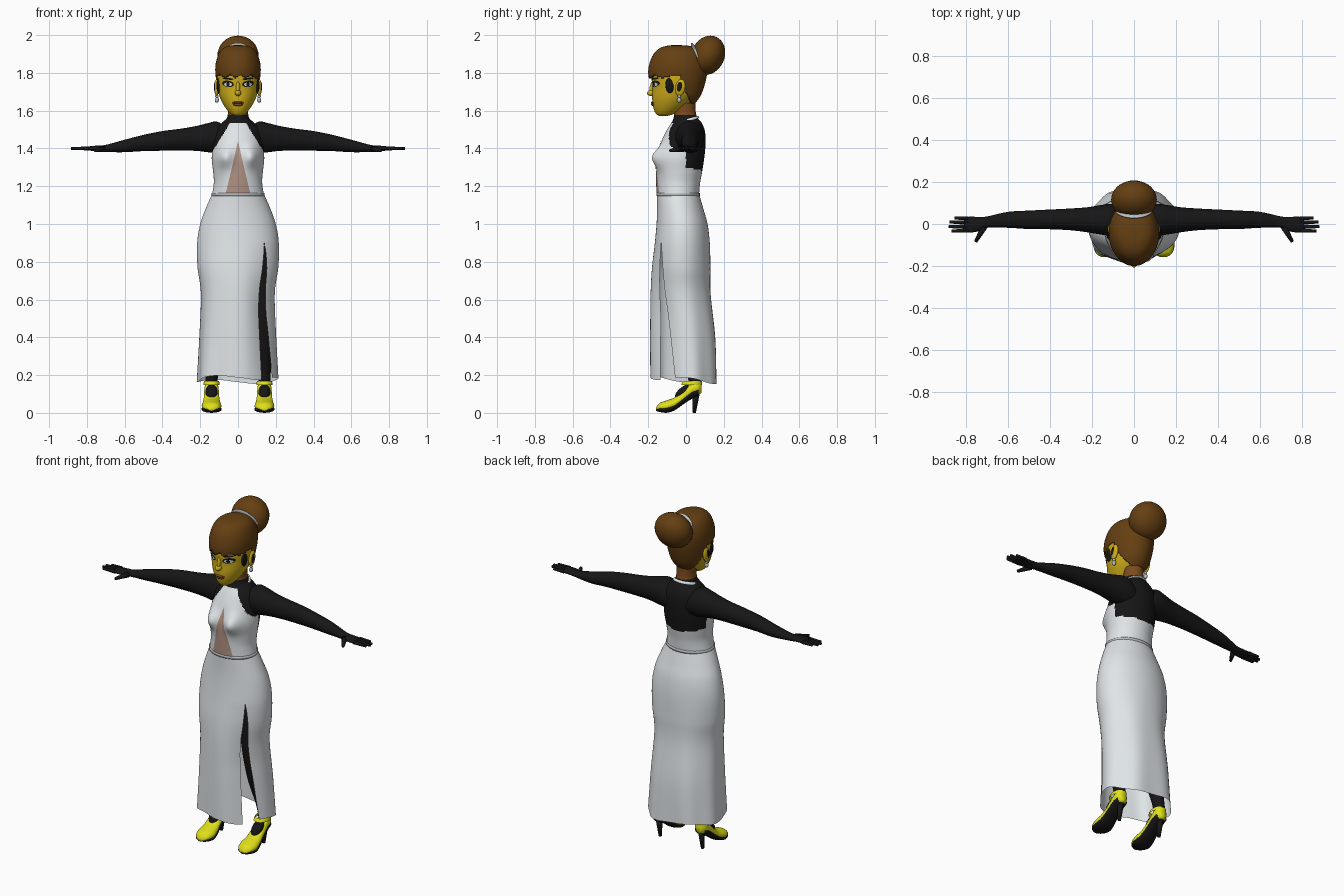
import bpy, bmesh
from math import sin, cos, pi, exp, radians, copysign
from mathutils import Vector, Matrix
from mathutils.bvhtree import BVHTree

if "Cube" in bpy.data.objects:
    bpy.data.objects.remove(bpy.data.objects["Cube"])


def material(name, *rgb):
    m = bpy.data.materials.new(name)
    m.use_nodes = True
    m.diffuse_color = (*rgb, 1)
    bsdf = m.node_tree.nodes["Principled BSDF"]
    bsdf.inputs["Base Color"].default_value = (*rgb, 1)
    bsdf.inputs["Roughness"].default_value = 0.7
    return m


WHITE = material("dress white", .75, .79, .81)
BLACK = material("black", .008, .008, .008)
SKIN = material("golden skin", .62, .42, .01)
HAIR = material("brown hair", .13, .05, .006)
SHOE = material("yellow shoe", .74, .74, .01)
TAN = material("tan panel", .45, .29, .23)
SILVER = material("silver", .5, .52, .54)
LIP = material("reddish brown", .2, .07, .012)


def finish(name, bm, mats, rule=None, recalc=True):
    if recalc:
        bmesh.ops.recalc_face_normals(bm, faces=bm.faces)
    for f in bm.faces:
        f.smooth = True
        if rule:
            f.material_index = rule(f.calc_center_median())
    me = bpy.data.meshes.new(name)
    bm.to_mesh(me)
    bm.free()
    for m in mats:
        me.materials.append(m)
    ob = bpy.data.objects.new(name, me)
    bpy.context.collection.objects.link(ob)
    return ob


def resample(secs, sub):
    """Catmull-Rom interpolation through the sections."""
    out = []
    for i in range(len(secs) - 1):
        a, b, c, d = (secs[max(i - 1, 0)], secs[i], secs[i + 1], secs[min(i + 2, len(secs) - 1)])
        for k in range(sub):
            t = k / sub
            out.append([q + .5 * t * (r - p + t * (2 * p - 5 * q + 4 * r - s + t * (3 * (q - r) + s - p)))
                        for p, q, r, s in zip(a, b, c, d)])
    return out + [list(secs[-1])]


def loft(name, axis, secs, mats, n=32, sub=4, rule=None, shape=None, drop=None, caps=True):
    """Elliptic sections (position, centre a, centre b, radius a, radius b) along an axis."""
    bm = bmesh.new()
    rings = []
    for t, a, b, ra, rb in resample(secs, sub):
        ring = []
        for k in range(n):
            u, v = a + ra * cos(2 * pi * k / n), b + rb * sin(2 * pi * k / n)
            p = Vector({"x": (t, u, v), "y": (u, t, v), "z": (u, v, t)}[axis])
            ring.append(bm.verts.new(shape(p) if shape else p))
        rings.append(ring)
    for r, s in zip(rings, rings[1:]):
        for k in range(n):
            j = (k + 1) % n
            bm.faces.new((r[k], r[j], s[j], s[k]))
    if caps:
        bm.faces.new(rings[0])
        bm.faces.new(rings[-1])
    bmesh.ops.recalc_face_normals(bm, faces=bm.faces)
    if drop:
        gone = [f for f in bm.faces if drop(f.calc_center_median())]
        bmesh.ops.delete(bm, geom=gone, context="FACES")
    return finish(name, bm, mats, rule, recalc=False)


def body(*rows):
    """Rows of height, half width, front y, back y."""
    return [(z, 0, (f + b) / 2, w, (b - f) / 2) for z, w, f, b in rows]


def ball(name, mat, centre, size, tilt=0):
    bm = bmesh.new()
    bmesh.ops.create_uvsphere(bm, u_segments=28, v_segments=18, radius=1, matrix=Matrix.Translation(centre)
                              @ Matrix.Rotation(tilt, 4, "X") @ Matrix.Diagonal((*size, 1)))
    return finish(name, bm, [mat])


def rod(name, mat, p, q, r1, r2):
    p, q = Vector(p), Vector(q)
    bm = bmesh.new()
    bmesh.ops.create_cone(bm, cap_ends=True, segments=14, radius1=r1, radius2=r2, depth=(q - p).length,
                          matrix=Matrix.Translation((p + q) / 2) @ (q - p).to_track_quat("Z", "Y").to_matrix().to_4x4())
    ob = finish(name, bm, [mat])
    return ob


def decal(name, target, outline, mat, lift=.003, steps=8):
    """Thin plate laid on the front of the target; outline is (x, z), counter-clockwise."""
    tree = BVHTree.FromPolygons([v.co for v in target.data.vertices], [p.vertices for p in target.data.polygons])
    mid = sum((Vector(p) for p in outline), Vector((0, 0))) / len(outline)
    edge = [Vector(p).lerp(Vector(q), k / steps) for p, q in zip(outline, outline[1:] + outline[:1])
            for k in range(steps)]
    bm = bmesh.new()

    def put(p):
        hit = tree.ray_cast(Vector((p.x, -1, p.y)), Vector((0, 1, 0)))[0]
        return bm.verts.new((p.x, (hit.y if hit else -.1) - lift, p.y))

    rings = [[put(mid.lerp(p, k / 6)) for p in edge] for k in range(1, 7)]
    hub, n = put(mid), len(edge)
    for k in range(n):
        j = (k + 1) % n
        bm.faces.new((hub, rings[0][k], rings[0][j]))
        for r, s in zip(rings, rings[1:]):
            bm.faces.new((r[k], s[k], s[j], r[j]))
    return finish(name, bm, [mat], recalc=False)


def oval(x, z, w, h, n=16, slant=0):
    return [(x + w * cos(2 * pi * k / n), z + h * sin(2 * pi * k / n) + slant * w * cos(2 * pi * k / n))
            for k in range(n)]


# Torso with halter top, bare-look black sleeves area and neck
def bust(p):
    if p.y < -.03:
        p.y -= .045 * exp(-((abs(p.x) - .07) / .045) ** 2 - ((p.z - 1.355) / .055) ** 2)
    return p


def torso_rule(c):
    if c.z > 1.575:
        return 2
    if c.z > 1.535 or (c.y > 0 and c.z > 1.30 - .2 * c.y):
        return 1
    return int(c.z > 1.32 - .2 * c.y and abs(c.x) > .045 + (1.53 - c.z) * .62)


torso = loft("torso", "z", body(
    (1.155, .137, -.153, .069), (1.22, .128, -.155, .075), (1.28, .132, -.155, .086), (1.345, .139, -.15, .096),
    (1.40, .135, -.14, .102), (1.45, .13, -.125, .104), (1.50, .118, -.10, .098), (1.54, .08, -.075, .08),
    (1.56, .06, -.066, .062), (1.59, .053, -.062, .052), (1.64, .053, -.06, .05)),
    [WHITE, BLACK, LIP], n=128, sub=8, rule=torso_rule, shape=bust)
decal("keyhole_panel", torso, [(-.065, 1.162), (.065, 1.162), (.032, 1.3), (0, 1.44), (-.032, 1.3)], TAN)
loft("waistband", "z", body((1.148, .141, -.157, .073), (1.164, .141, -.157, .073)), [SILVER], n=64, sub=1)


def collar_tilt(p):
    p.z += .3 * p.y
    return p


loft("collar", "z", body((1.54, .072, -.078, .07), (1.548, .069, -.076, .068), (1.554, .063, -.07, .062)),
     [WHITE], n=48, shape=collar_tilt)

# Long skirt, open along a slit over the left leg
bm = bmesh.new()
rows, cols = [], 140
for z, _, cy, rx, ry in resample(body(
        (1.158, .138, -.154, .07), (1.08, .172, -.153, .092), (1.0, .2, -.156, .114), (.9, .216, -.165, .126),
        (.77, .214, -.18, .13), (.63, .196, -.187, .132), (.4, .204, -.188, .158), (.175, .216, -.185, .165)), 8):
    t = max(0, (.89 - z) / .715)
    a0, a1 = radians(-50 - 2 * t), radians(-50 + 35 * t ** .8)
    row = []
    for k in range(cols + 1):
        a = a1 + (2 * pi - a1 + a0) * k / cols
        off = (a - (a0 + a1) / 2 + pi) % (2 * pi) - pi
        s = (1 - .18 * min(1, 2 * t) * exp(-(off / .5) ** 2)) * (1 + .025 * t * sin(7 * a))
        x, y = (copysign(abs(f) ** (1 - .15 * t), f) for f in (cos(a), sin(a)))
        row.append(bm.verts.new((rx * s * x, cy + ry * s * y, z + .012 * t * t * (cos(3 * a) - sin(a)))))
    rows.append(row)
for r, s in zip(rows, rows[1:]):
    for k in range(cols):
        bm.faces.new((r[k], s[k], s[k + 1], r[k + 1]))
bmesh.ops.remove_doubles(bm, verts=bm.verts, dist=.0001)
finish("skirt", bm, [WHITE])

# Head
head = loft("head", "z", body(
    (1.572, .012, -.14, -.10), (1.58, .035, -.156, -.07), (1.60, .055, -.168, -.03), (1.63, .076, -.176, .01),
    (1.67, .096, -.179, .05), (1.72, .109, -.177, .075), (1.78, .112, -.182, .085), (1.85, .105, -.17, .085),
    (1.90, .07, -.13, .05)), [SKIN], n=64, sub=6)
ball("nose", SKIN, (0, -.181, 1.693), (.017, .026, .016))
ball("nose_bridge", SKIN, (0, -.177, 1.722), (.011, .016, .038), radians(-12))
ball("upper_lip", LIP, (0, -.174, 1.642), (.032, .012, .007))
ball("lower_lip", LIP, (0, -.172, 1.632), (.026, .013, .008))
for side, tag in ((1, "left"), (-1, "right")):
    x = side * .053
    decal(tag + "_lashes", head, oval(x, 1.742, .031, .017, slant=.12 * side), BLACK, steps=2)
    decal(tag + "_eye_white", head, oval(x, 1.739, .022, .010), WHITE, lift=.005, steps=2)
    decal(tag + "_iris", head, oval(x, 1.74, .009, .010), BLACK, lift=.007, steps=2)
    decal(tag + "_brow", head, oval(x, 1.769, .03, .005, slant=.1 * side), BLACK, steps=2)
    ball(tag + "_ear", SKIN, (side * .113, -.03, 1.722), (.013, .026, .045), radians(-10))
    ball(tag + "_ear_hollow", BLACK, (side * .119, -.033, 1.725), (.009, .016, .03), radians(-10))
    ball(tag + "_sideburn", BLACK, (side * .102, -.085, 1.735), (.012, .024, .042))
    ball(tag + "_earring_stud", SILVER, (side * .112, -.036, 1.676), (.009, .009, .009))
    ball(tag + "_earring_drop", SILVER, (side * .112, -.036, 1.656), (.011, .011, .014))


# Hair cap with fringe, band and bun
def hairline(c):
    if c.y < -.03:
        return c.z < 1.782 + .008 * sin(c.x * 110)
    return c.z < 1.76 - (c.y + .03) * 2.0


hair = loft("hair", "z", body(
    (1.635, .07, -.10, .045), (1.68, .095, -.14, .078), (1.74, .113, -.188, .10), (1.80, .120, -.2, .112),
    (1.85, .118, -.193, .11), (1.90, .103, -.172, .092), (1.93, .079, -.14, .06), (1.944, .045, -.1, .01),
    (1.947, .004, -.06, -.05)), [HAIR], n=112, sub=8, drop=hairline)
shell = hair.modifiers.new("thickness", "SOLIDIFY")
shell.thickness = .012
ball("hair_bun", HAIR, (0, .116, 1.893), (.109, .088, .107), radians(-25))
ball("hair_band", SILVER, (0, .068, 1.878), (.09, .016, .09), radians(26))

# Arms, hands, legs and shoes
SHOE_SECS = [(-.158, .02, .014, .009), (-.14, .03, .04, .022), (-.10, .036, .052, .031), (-.06, .05, .047, .032),
             (-.02, .08, .041, .034), (.03, .122, .038, .042), (.065, .135, .034, .04), (.083, .135, .016, .028)]
for side, tag in ((1, "left"), (-1, "right")):
    loft(tag + "_arm", "x", [(side * x, *rest) for x, *rest in (
        (.06, .02, 1.44, .07, .07), (.11, .02, 1.458, .076, .084), (.16, .02, 1.457, .07, .077),
        (.22, .02, 1.453, .06, .066), (.3, .022, 1.447, .052, .058), (.4, .022, 1.44, .047, .052),
        (.5, .02, 1.429, .044, .043), (.6, .02, 1.413, .038, .033), (.7, .009, 1.40, .027, .019),
        (.74, 0, 1.40, .034, .016), (.78, -.003, 1.40, .038, .012), (.81, -.003, 1.40, .034, .009))],
        [BLACK], n=28)
    for i, (y, tip) in enumerate(((.029, .855), (.009, .88), (-.013, .885), (-.034, .87))):
        rod(f"{tag}_finger_{i + 1}", BLACK, (side * .79, y * .9, 1.40), (side * tip, y, 1.40), .0105, .007)
    rod(tag + "_thumb", BLACK, (side * .715, -.015, 1.398), (side * .755, -.085, 1.388), .016, .008)
    loft(tag + "_leg", "z", [(z, side * x, y, r, r) for z, x, y, r in (
        (1.0, .09, -.01, .08), (.8, .105, -.02, .08), (.6, .12, -.03, .062), (.5, .125, -.025, .055),
        (.38, .132, 0, .052), (.25, .138, .03, .037), (.17, .14, .045, .032), (.12, .14, .045, .03))], [BLACK])
    cx = side * .14
    loft(tag + "_shoe", "y", [(y, cx, z, w, h) for y, z, w, h in SHOE_SECS], [SHOE])
    loft(tag + "_sole", "y", [(y, cx, z - .56 * h, w * 1.03, h * .58) for y, z, w, h in SHOE_SECS[:-1]], [BLACK])
    ball(tag + "_instep", BLACK, (cx, -.012, .112), (.032, .055, .026), radians(38))
    loft(tag + "_strap", "z", [(.148, cx, .03, .043, .055), (.158, cx, .032, .042, .053), (.168, cx, .035, .039, .049)],
         [SHOE], caps=False)
    rod(tag + "_heel", BLACK, (cx, .043, 0), (cx, .055, .115), .009, .02)
